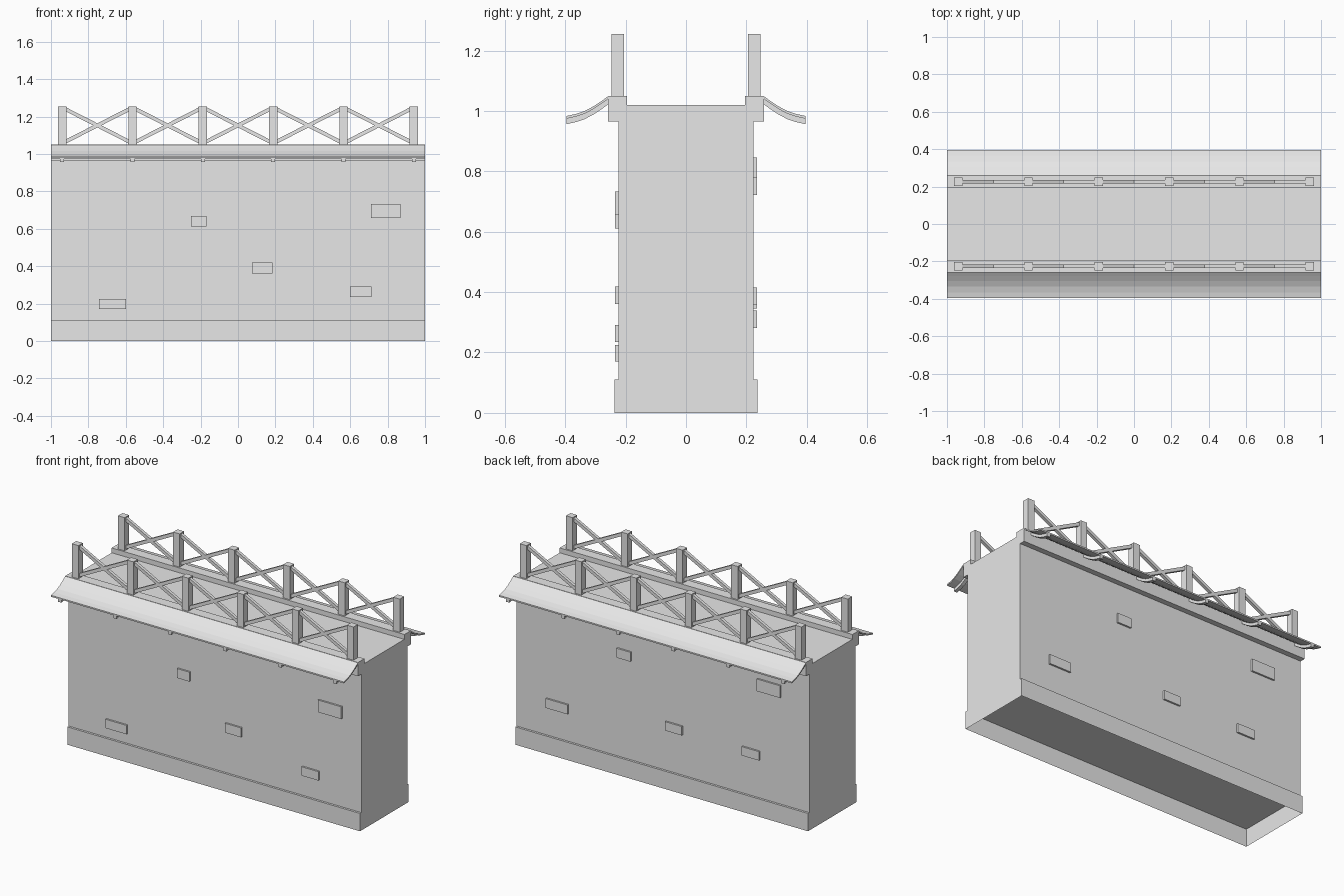
import bpy, bmesh, math
from mathutils import Matrix

cube = bpy.data.objects.get("Cube")
if cube:
    bpy.data.objects.remove(cube, do_unlink=True)

stone = bpy.data.materials.new("stone_grey")
stone.use_nodes = True
GREY = (0.8, 0.8, 0.8, 1)
stone.diffuse_color = GREY
stone.node_tree.nodes["Principled BSDF"].inputs["Base Color"].default_value = GREY


def finish(name, bm):
    bmesh.ops.recalc_face_normals(bm, faces=bm.faces[:])
    mesh = bpy.data.meshes.new(name)
    bm.to_mesh(mesh)
    bm.free()
    mesh.materials.append(stone)
    obj = bpy.data.objects.new(name, mesh)
    bpy.context.collection.objects.link(obj)
    return obj


def add_box(bm, centre, size, tilt=0):
    m = (Matrix.Translation(centre) @ Matrix.Rotation(tilt, 4, 'Y')
         @ Matrix.Diagonal((*size, 1)))
    return bmesh.ops.create_cube(bm, size=1, matrix=m)["verts"]


def add_prism(bm, profile, x0, x1, side):
    """Extrude a (y, z) profile along x, on the chosen side of the wall."""
    face = bm.faces.new([bm.verts.new((x0, side * y, z)) for y, z in profile])
    new = bmesh.ops.extrude_face_region(bm, geom=[face])["geom"]
    verts = [v for v in new if isinstance(v, bmesh.types.BMVert)]
    bmesh.ops.translate(bm, verts=verts, vec=(x1 - x0, 0, 0))


def band(line, top, depth):
    """Closed strip under a line, offset downward."""
    return ([(y, z - top) for y, z in line]
            + [(y, z - top - depth) for y, z in reversed(line)])


# Wall body with the walkway on top
bm = bmesh.new()
add_box(bm, (0, 0, 0.565), (2, 0.448, 0.91))
finish("wall_body", bm)

# Plinth, open underneath
bm = bmesh.new()
add_box(bm, (0, 0, 0.055), (2, 0.475, 0.11))
bottom = [f for f in bm.faces if f.calc_center_median().z < 0.01]
bmesh.ops.delete(bm, geom=bottom, context='FACES_ONLY')
finish("plinth", bm)

POSTS = [-0.94 + 0.376 * i for i in range(6)]
EAVE = [(0.256, 1.05), (0.278, 1.034), (0.305, 1.016), (0.335, 1.0),
        (0.365, 0.99), (0.396, 0.983)]
LOW, HIGH = 1.068, 1.237

for side, label in ((-1, "front"), (1, "back")):
    # Parapet kerb
    bm = bmesh.new()
    add_box(bm, (0, side * 0.2265, 1.0075), (2, 0.063, 0.085))
    finish(label + "_parapet", bm)

    # Curved eave sheet and the brackets that carry it
    bm = bmesh.new()
    add_prism(bm, band(EAVE, 0, 0.009), -1, 1, side)
    finish(label + "_eave", bm)
    bm = bmesh.new()
    for x in POSTS:
        add_prism(bm, band(EAVE, 0.009, 0.018), x - 0.011, x + 0.011, side)
    finish(label + "_eave_brackets", bm)

    # Railing posts
    y = side * 0.226
    bm = bmesh.new()
    for x in POSTS:
        add_box(bm, (x, y, 1.15), (0.045, 0.043, 0.21))
    finish(label + "_railing_posts", bm)

    # Crossed braces between neighbouring posts
    bm = bmesh.new()
    run = POSTS[1] - POSTS[0] - 0.045
    angle = math.atan2(HIGH - LOW, run)
    for a, b in zip(POSTS, POSTS[1:]):
        for sign in (-1, 1):
            add_box(bm, ((a + b) / 2, y, (LOW + HIGH) / 2),
                    (math.hypot(run, HIGH - LOW) + 0.01, 0.019, 0.02),
                    sign * angle)
    finish(label + "_railing_braces", bm)

# Raised bricks: x, z, width, height
BRICKS = {
    -1: [(-0.21, 0.64, 0.085, 0.058), (0.13, 0.39, 0.11, 0.058),
         (0.657, 0.263, 0.115, 0.055), (-0.67, 0.198, 0.145, 0.055),
         (0.79, 0.695, 0.16, 0.075)],
    1: [(0.263, 0.75, 0.095, 0.058), (0.72, 0.31, 0.15, 0.058),
        (-0.078, 0.387, 0.115, 0.055), (-0.604, 0.373, 0.12, 0.055),
        (-0.727, 0.808, 0.16, 0.075)],
}
for side, bricks in BRICKS.items():
    bm = bmesh.new()
    for x, z, w, h in bricks:
        add_box(bm, (x, side * 0.225, z), (w, 0.02, h))
    finish("front_bricks" if side < 0 else "back_bricks", bm)
